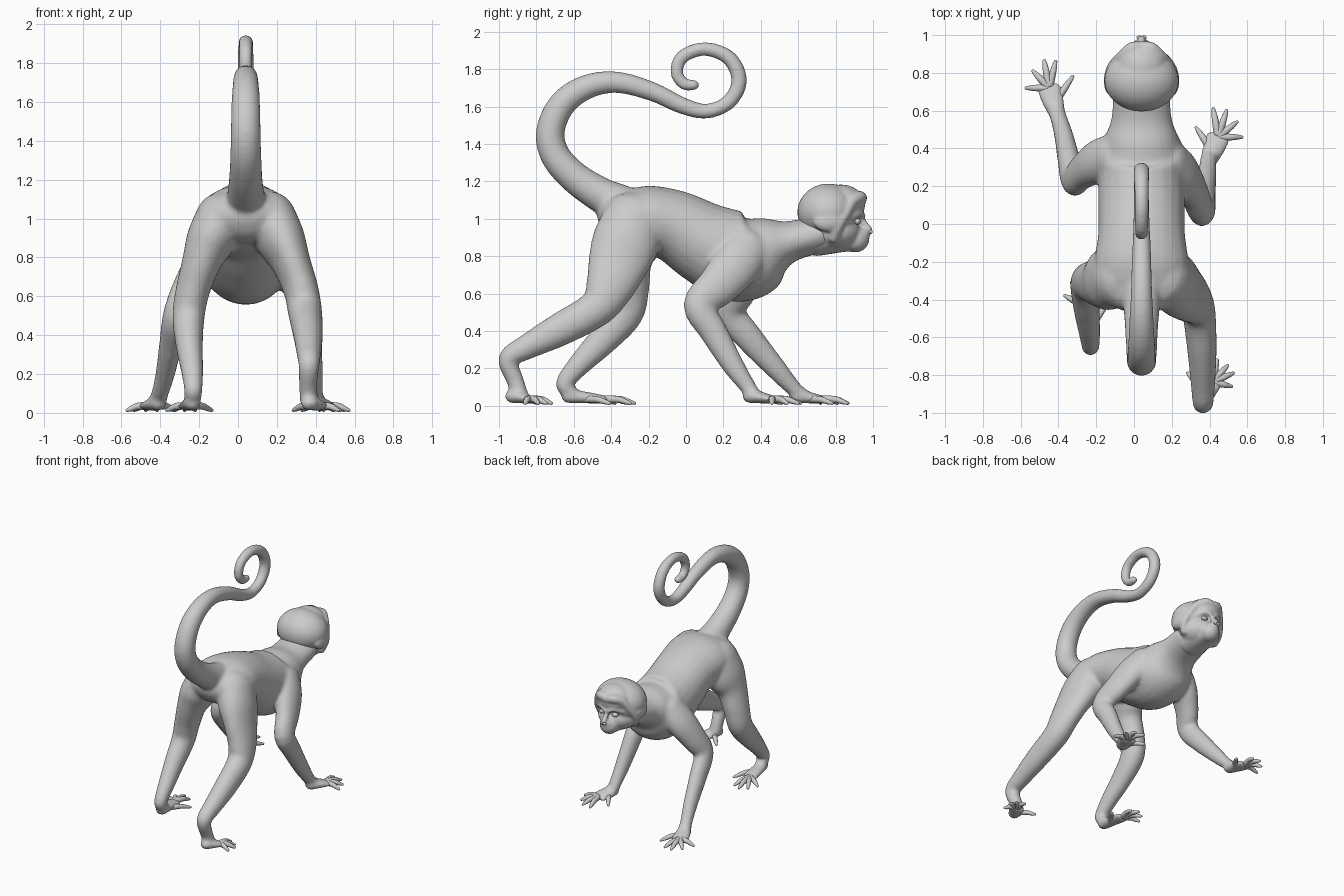
import bpy, bmesh, math
from mathutils import Vector, Matrix

CX = 0.04  # body midline


def spline(rows, n):
    # Catmull-Rom through rows of (x, y, z, half width, half depth)
    rows = [Vector(r if len(r) == 5 else (*r, r[3])) for r in rows]
    rows = [rows[0] * 2 - rows[1]] + rows + [rows[-1] * 2 - rows[-2]]
    out = []
    for a, b, c, d in zip(rows, rows[1:], rows[2:], rows[3:]):
        for i in range(n):
            t = i / n
            out.append(0.5 * (2 * b + (c - a) * t + (2 * a - 5 * b + 4 * c - d) * t**2
                              + (3 * b - a - 3 * c + d) * t**3))
    return out + [rows[-2]]


def tube(bm, rows, n=5, sides=24):
    # closed, round-ended tube with elliptical sections
    s = spline(rows, n)
    P = [Vector(r[:3]) for r in s]
    rings = []
    for i, r in enumerate(s):
        t = (P[min(i + 1, len(P) - 1)] - P[max(i - 1, 0)]).normalized()
        rad = min(r[3], r[4])
        steps = [(0, 1)]
        caps = [(math.sin(k), math.cos(k)) for k in (0.4, 0.8, 1.2, 1.45)]
        if i == 0:
            steps = [(-d, c) for d, c in reversed(caps)] + steps
        if i == len(s) - 1:
            steps = steps + caps
        u = (Vector((1, 0, 0)) - t * t.x).normalized()
        v = t.cross(u)
        for d, c in steps:
            rings.append([bm.verts.new(P[i] + t * d * rad
                          + u * math.cos(k * math.tau / sides) * r[3] * c
                          + v * math.sin(k * math.tau / sides) * r[4] * c) for k in range(sides)])
    for A, B in zip(rings, rings[1:]):
        for k in range(sides):
            j = (k + 1) % sides
            bm.faces.new((A[k], A[j], B[j], B[k]))
    bm.faces.new(rings[0][::-1])
    bm.faces.new(rings[-1])


def ball(bm, c, r):
    bmesh.ops.create_uvsphere(bm, u_segments=32, v_segments=20, radius=1,
                              matrix=Matrix.Translation(c) @ Matrix.Diagonal((*r, 1)))


def finish(name, bm, voxel=0, smooth=0):
    bmesh.ops.recalc_face_normals(bm, faces=bm.faces)
    for f in bm.faces:
        f.smooth = True
    me = bpy.data.meshes.new(name)
    bm.to_mesh(me)
    bm.free()
    ob = bpy.data.objects.new(name, me)
    bpy.context.collection.objects.link(ob)
    if voxel:
        m = ob.modifiers.new("Fuse", 'REMESH')
        m.mode, m.voxel_size, m.use_smooth_shade = 'VOXEL', voxel, True
        m = ob.modifiers.new("Soften", 'SMOOTH')
        m.factor, m.iterations = 0.5, smooth


body = bmesh.new()

# torso and neck: y, centre z, half width, half height
tube(body, [(CX, y, z, w, h) for y, z, w, h in [
    (-.35, 1.02, .215, .125), (-.28, 1.015, .24, .155), (-.2, 1.0, .25, .18),
    (-.05, .955, .23, .195), (.1, .87, .23, .22), (.25, .805, .23, .245),
    (.36, .805, .235, .228), (.46, .85, .195, .165), (.56, .88, .16, .11),
    (.72, .92, .15, .10)]])
ball(body, (CX, -.31, .99), (.2, .15, .12))  # rump

# curled tail
tube(body, [(CX, *p) for p in [
    (-.34, 1.07, .11), (-.46, 1.13, .095), (-.6, 1.225, .085), (-.70, 1.34, .08), (-.725, 1.47, .077),
    (-.66, 1.615, .073), (-.53, 1.705, .066), (-.37, 1.73, .058), (-.18, 1.68, .052),
    (-.02, 1.605, .046), (.11, 1.575, .041), (.23, 1.625, .041), (.285, 1.74, .043),
    (.23, 1.86, .041), (.1, 1.908, .038), (-.02, 1.865, .037), (-.05, 1.78, .035),
    (-.01, 1.72, .033), (.045, 1.715, .03)]])

# hind legs
tube(body, [(.165, -.27, 1.0, .135, .17), (.225, -.32, .88, .125, .18), (.275, -.36, .77, .1, .165),
            (.325, -.41, .63, .09, .13), (.345, -.48, .52, .088, .1), (.36, -.67, .41, .078, .09),
            (.365, -.85, .315, .065, .068), (.365, -.95, .25, .055, .054),
            (.36, -.915, .14, .047, .047), (.365, -.885, .06, .047, .042)])
tube(body, [(-.085, -.27, 1.0, .135, .17), (-.145, -.29, .88, .125, .17), (-.19, -.31, .77, .1, .13),
            (-.235, -.305, .62, .088, .108), (-.255, -.325, .49, .083, .095), (-.25, -.45, .345, .07, .08),
            (-.235, -.58, .21, .057, .06), (-.23, -.65, .115, .047, .048), (-.235, -.61, .07, .045, .037)])

# forelegs
tube(body, [(.19, .34, .85, .09, .12), (.255, .27, .755, .09, .13), (.315, .17, .64, .077, .112),
            (.36, .07, .535, .069, .085), (.37, .145, .4, .062, .075), (.385, .25, .22, .052, .06),
            (.395, .34, .09, .045, .042), (.41, .38, .045, .055, .03)])
tube(body, [(-.11, .36, .85, .09, .12), (-.195, .33, .745, .09, .12), (-.27, .28, .62, .077, .1),
            (-.32, .235, .5, .067, .085), (-.345, .34, .36, .06, .075), (-.375, .48, .2, .05, .058),
            (-.405, .58, .09, .045, .042), (-.425, .65, .045, .055, .03)])

# palms, soles and their fingers or toes
LIMBS = {
    "right_hand": ((.4, .34), (.445, .46), .068,
                   [(.33, .51), (.42, .61), (.49, .6), (.545, .54), (.57, .46)]),
    "left_hand": ((-.41, .59), (-.45, .72), .068,
                  [(-.325, .78), (-.415, .86), (-.475, .865), (-.535, .81), (-.57, .72)]),
    "right_foot": ((.365, -.93), (.415, -.835), .058,
                   [(.285, -.79), (.44, -.72), (.495, -.75), (.525, -.79), (.515, -.86)]),
    "left_foot": ((-.235, -.63), (-.255, -.44), .058,
                  [(-.135, -.41), (-.22, -.3), (-.275, -.275), (-.33, -.31), (-.365, -.38)]),
}
for name, (a, b, w, tips) in LIMBS.items():
    a, b = Vector(a), Vector(b)
    m = (a + b) / 2
    tube(body, [(*a, .05, .045, .038), (*m, .044, w * .9, .032), (*b, .033, w, .023)])
    bm = bmesh.new()
    for k, tip in enumerate(tips):
        tip = Vector(tip)
        base = (a.lerp(b, .35) if k == 0 else b).lerp(tip, .12)
        mid = base.lerp(tip, .5)
        tube(bm, [(*base, .036, .021), (*mid, .034, .018), (*base.lerp(tip, .8), .022, .014),
                  (*tip, .014, .009)], n=4, sides=10)
    finish(name + "_digits", bm)
finish("body", body, .011, 16)

# head: skull, hood rim round the face, cheeks, muzzle and jaw
head = bmesh.new()
ball(head, (CX, .76, 1.035), (.197, .165, .153))
ball(head, (CX, .83, 1.075), (.135, .128, .108))
ball(head, (CX, .785, .93), (.155, .15, .105))
ball(head, (CX, .905, .89), (.072, .075, .07))
ball(head, (CX, .935, .915), (.05, .05, .04))
tube(head, [(CX, .925, 1.03, .02), (CX, .95, .98, .018), (CX, .98, .94, .02)])
tube(head, [(CX, .7, .89, .13, .09), (CX, .82, .885, .1, .068), (CX, .9, .865, .06, .042)])
for s in (-1, 1):
    tube(head, [(CX + s * x, y, z, r) for x, y, z, r in [
        (0, .936, 1.105, .032), (.05, .93, 1.115, .034), (.1, .885, 1.09, .034),
        (.14, .85, 1.025, .03), (.158, .81, .96, .032), (.14, .79, .9, .03)]])
    tube(head, [(CX + s * x, y, z, .016) for x, y, z in [
        (.015, .945, 1.015), (.055, .93, 1.03), (.1, .89, 1.01)]])
    ball(head, (CX + s * .165, .76, .985), (.035, .08, .055))
finish("head", head, .008, 9)

# eyes, nostrils and lips
face = bmesh.new()
for s in (-1, 1):
    ball(face, (CX + s * .055, .915, .985), (.025, .02, .017))
    ball(face, (CX + s * .013, .988, .93), (.014, .01, .011))
for z, y in ((.893, .968), (.872, .96)):
    tube(face, [(CX - .05, y - .03, z, .009), (CX, y, z, .012), (CX + .05, y - .03, z, .009)], sides=12)
finish("face_details", face)
